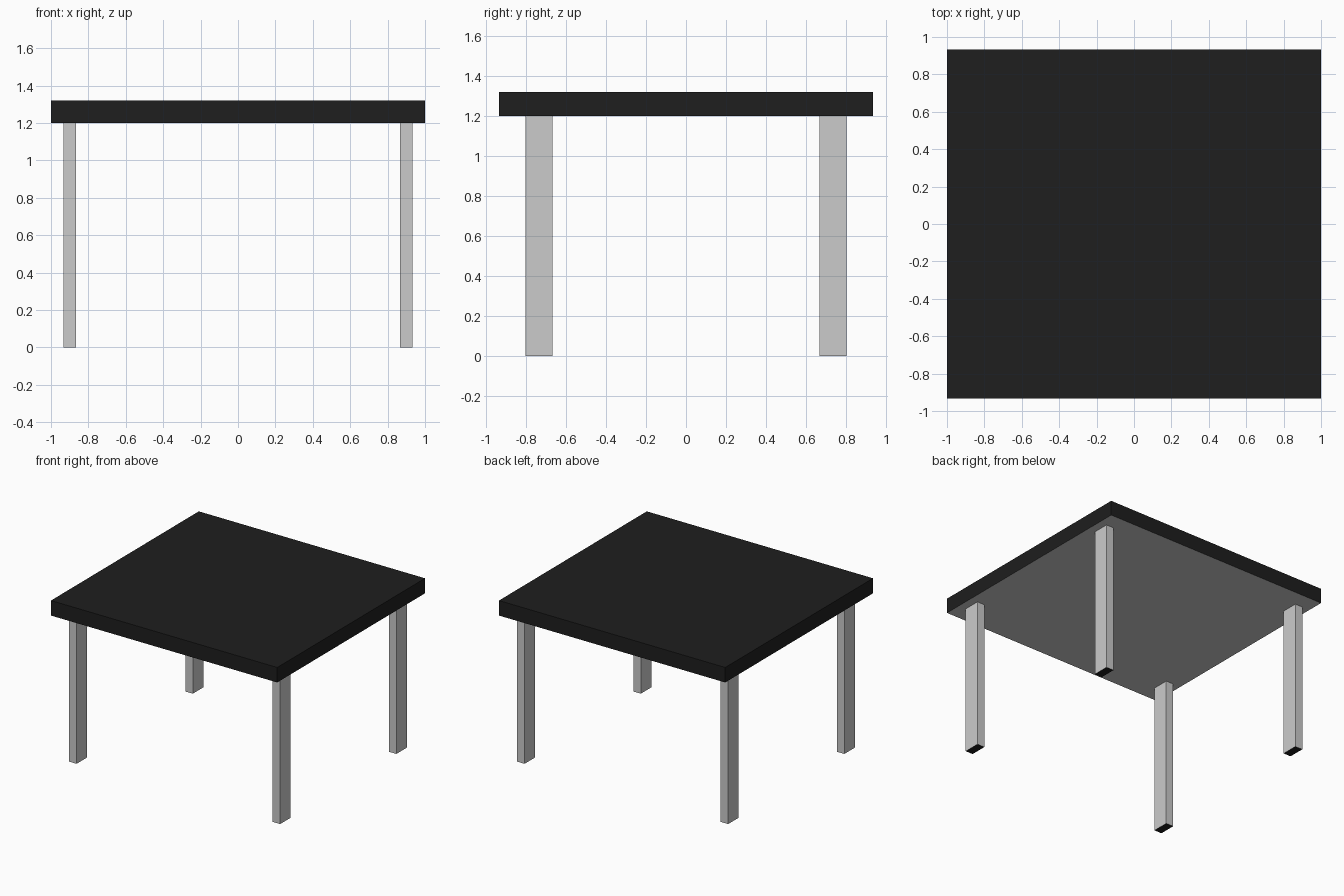
import bpy, bmesh

if "Cube" in bpy.data.objects:
    bpy.data.objects.remove(bpy.data.objects["Cube"])

black = bpy.data.materials.new("black")
black.diffuse_color = (0.013, 0.013, 0.013, 1)
black.use_nodes = True
black.node_tree.nodes["Principled BSDF"].inputs["Base Color"].default_value = black.diffuse_color


def box(name, x, y, z, keep, material=None):
    """Box spanning the given ranges, keeping only faces that pass the test."""
    bm = bmesh.new()
    bmesh.ops.create_cube(bm, size=1)
    bm.normal_update()
    drop = [f for f in bm.faces if not keep(f.normal.z)]
    bmesh.ops.delete(bm, geom=drop, context='FACES')
    for v in bm.verts:
        for i, (lo, hi) in enumerate((x, y, z)):
            v.co[i] = hi if v.co[i] > 0 else lo
    mesh = bpy.data.meshes.new(name)
    bm.to_mesh(mesh)
    bm.free()
    if material:
        mesh.materials.append(material)
    obj = bpy.data.objects.new(name, mesh)
    bpy.context.collection.objects.link(obj)
    return obj


def is_bottom(nz):
    return nz < -0.5


def not_bottom(nz):
    return nz > -0.5


# Black table top with a grey underside
top = ((-1, 1), (-0.933, 0.933), (1.2, 1.32))
box("table_top", *top, not_bottom, black)
box("top_underside", *top, is_bottom)

# Four flat legs with black soles, mirrored to all corners
leg = ((0.867, 0.933), (0.667, 0.8), (0, 1.2))
for part in (box("legs", *leg, not_bottom), box("leg_soles", *leg, is_bottom, black)):
    mirror = part.modifiers.new("corners", 'MIRROR')
    mirror.use_axis = (True, True, False)
    mirror.use_mirror_merge = False
